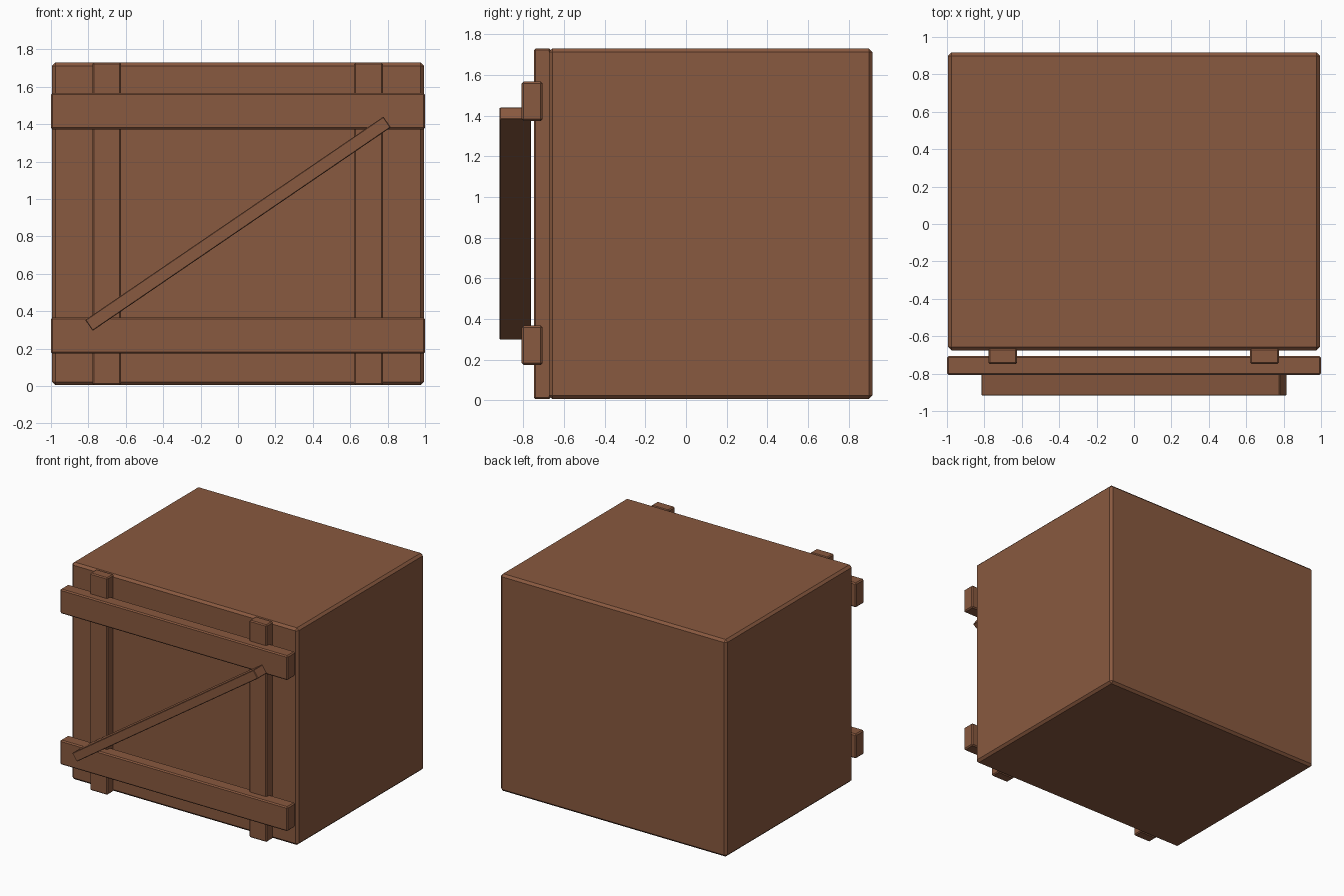
import bpy, bmesh, math
from mathutils import Matrix, Vector

if "Cube" in bpy.data.objects:
    bpy.data.objects.remove(bpy.data.objects["Cube"])

wood = bpy.data.materials.new("brown wood")
wood.diffuse_color = (0.25, 0.10, 0.05, 1.0)
wood.use_nodes = True
wood.node_tree.nodes["Principled BSDF"].inputs["Base Color"].default_value = wood.diffuse_color


def board(name, lo, hi, bevel, angle=0.0):
    """Chamfered box between two corners, turned about y through its centre."""
    lo, hi = Vector(lo), Vector(hi)
    bm = bmesh.new()
    bmesh.ops.create_cube(bm, size=1.0, matrix=Matrix.Diagonal((*(hi - lo), 1.0)))
    bmesh.ops.bevel(bm, geom=bm.edges[:], offset=bevel, segments=1,
                    affect='EDGES', clamp_overlap=True)
    bmesh.ops.recalc_face_normals(bm, faces=bm.faces[:])
    mesh = bpy.data.meshes.new(name)
    bm.to_mesh(mesh)
    bm.free()
    mesh.materials.append(wood)
    obj = bpy.data.objects.new(name, mesh)
    obj.location = (lo + hi) / 2
    obj.rotation_euler.y = -angle
    bpy.context.collection.objects.link(obj)
    return obj


# Main body
board("crate_body", (-0.995, -0.675, 0.005), (0.995, 0.917, 1.73), 0.018)

# Upright battens on the front
for side, x in (("left", -0.702), ("right", 0.698)):
    board(f"{side}_upright", (x - 0.077, -0.748, 0.005), (x + 0.077, -0.665, 1.73), 0.008)

# Horizontal boards across the uprights
for level, z in (("lower", 0.27), ("upper", 1.47)):
    board(f"{level}_crossboard", (-1.0, -0.808, z - 0.097), (1.0, -0.706, z + 0.097), 0.009)

# Diagonal brace, deep and narrow
length, width, mid_z = 1.93, 0.07, 0.868
board("diagonal_brace", (-length / 2, -0.917, mid_z - width / 2),
      (length / 2, -0.762, mid_z + width / 2), 0.004, math.radians(34.3))
